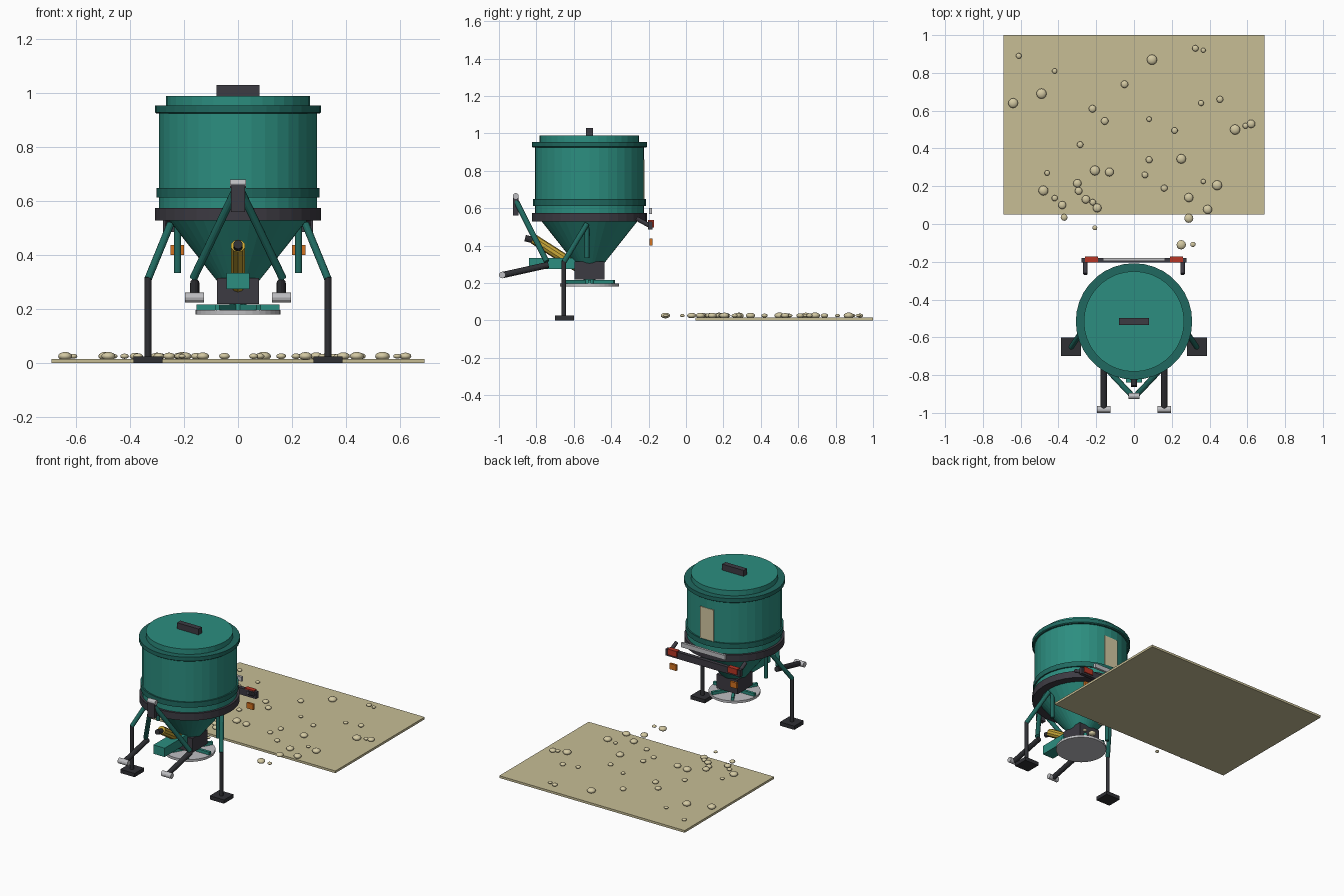
import bpy, bmesh, math
from mathutils import Vector


def material(name, rgb):
    m = bpy.data.materials.new(name)
    m.diffuse_color = (*rgb, 1)
    return m


TEAL = material("teal", (0.025, 0.27, 0.215))
DARK_TEAL = material("dark_teal", (0.014, 0.14, 0.115))
FRAME = material("frame_grey", (0.046, 0.043, 0.055))
BLACK = material("leg_black", (0.028, 0.029, 0.034))
STEEL = material("steel", (0.52, 0.52, 0.54))
RED = material("lamp_red", (0.47, 0.035, 0.018))
ORANGE = material("reflector_orange", (0.65, 0.17, 0.015))
YELLOW = material("guard_yellow", (0.60, 0.40, 0.04))
SAND = material("field_sand", (0.57, 0.51, 0.30))
GRAIN = material("grain", (0.65, 0.58, 0.36))
CY = -0.516  # hopper axis


def make(name, bm, mat, smooth=False):
    bmesh.ops.recalc_face_normals(bm, faces=bm.faces)
    me = bpy.data.meshes.new(name)
    bm.to_mesh(me)
    bm.free()
    for p in me.polygons:
        p.use_smooth = smooth
    me.materials.append(mat)
    ob = bpy.data.objects.new(name, me)
    bpy.context.collection.objects.link(ob)
    return ob


def box(name, x, y, z, mat):
    """Box from (low, high) ranges on each axis."""
    bm = bmesh.new()
    bmesh.ops.create_cube(bm, size=1)
    for v in bm.verts:
        for i, (a, b) in enumerate((x, y, z)):
            v.co[i] = (a + b) / 2 + v.co[i] * (b - a)
    return make(name, bm, mat)


def rod(name, a, b, r, mat, sides=12):
    """Round bar between two points."""
    a, b = Vector(a), Vector(b)
    bm = bmesh.new()
    bmesh.ops.create_cone(bm, cap_ends=True, segments=sides, radius1=r,
                          radius2=r, depth=(b - a).length)
    bm.transform((b - a).to_track_quat('Z', 'Y').to_matrix().to_4x4())
    bmesh.ops.translate(bm, verts=bm.verts, vec=(a + b) / 2)
    return make(name, bm, mat)


def lathe(name, profile, mat, sides=36):
    """Closed solid turned from (radius, z) points around the hopper axis."""
    bm = bmesh.new()
    rings = []
    for r, z in profile:
        rings.append([bm.verts.new((r * math.cos(2 * math.pi * i / sides),
                                    CY + r * math.sin(2 * math.pi * i / sides), z))
                      for i in range(sides)])
    for lo, hi in zip(rings, rings[1:]):
        for i in range(sides):
            j = (i + 1) % sides
            bm.faces.new((lo[i], lo[j], hi[j], hi[i]))
    bm.faces.new(rings[0])
    bm.faces.new(rings[-1])
    return make(name, bm, mat)


# Hopper, bands and lid
lathe("hopper_cone", [(0.078, 0.305), (0.28, 0.56)], TEAL)
lathe("hopper_body", [(0.292, 0.545), (0.292, 0.95)], TEAL)
lathe("support_ring", [(0.307, 0.528), (0.307, 0.575)], FRAME)
lathe("lower_band", [(0.301, 0.613), (0.301, 0.648)], DARK_TEAL)
lathe("top_rim", [(0.301, 0.924), (0.308, 0.929), (0.308, 0.955)], DARK_TEAL)
lathe("lid", [(0.266, 0.95), (0.266, 0.99)], TEAL)
box("lid_handle", (-0.08, 0.08), (CY - 0.018, CY + 0.018), (0.988, 1.03), FRAME)
box("sight_panel", (-0.05, 0.05), (-0.235, -0.222), (0.62, 0.86), GRAIN)

# Gearbox and spinning disc with vanes
box("gearbox", (-0.078, 0.078), (CY - 0.08, CY + 0.08), (0.22, 0.315), FRAME)
lathe("spinner_disc", [(0.158, 0.181), (0.158, 0.197)], STEEL)
lathe("spinner_hub", [(0.032, 0.195), (0.032, 0.225)], TEAL, 16)
for k in range(6):
    vane = box("spinner_vane", (0.02, 0.153), (-0.009, 0.009), (0.196, 0.217), TEAL)
    vane.location.y = CY
    vane.rotation_euler.z = k * math.pi / 3

# Drive housing, shaft and guard
box("drive_housing", (-0.042, 0.042), (-0.84, -0.59), (0.275, 0.335), TEAL)
rod("shaft_guard", (0, -0.815, 0.435), (0, -0.56, 0.272), 0.027, YELLOW, 10)
rod("drive_shaft", (0, -0.86, 0.44), (0, -0.80, 0.425), 0.017, BLACK)

# Mirrored frame parts
for s in (-1, 1):
    x = s * 0.333
    rod("leg", (x, -0.653, 0.02), (x, -0.653, 0.318), 0.0125, BLACK)
    box("foot", (x - 0.053, x + 0.053), (-0.70, -0.60), (0, 0.025), BLACK)
    rod("leg_brace", (x, -0.653, 0.312), (s * 0.25, -0.53, 0.515), 0.014, DARK_TEAL)
    rod("hanging_strut", (s * 0.224, -0.53, 0.335), (s * 0.224, -0.53, 0.535),
        0.013, DARK_TEAL)
    rod("hitch_strut", (s * 0.012, -0.907, 0.635), (s * 0.165, -0.745, 0.315),
        0.015, DARK_TEAL)
    rod("lower_link", (s * 0.16, -0.735, 0.297), (s * 0.16, -0.978, 0.243),
        0.017, BLACK)
    rod("link_pin", (s * 0.125, -0.982, 0.243), (s * 0.197, -0.982, 0.243),
        0.018, STEEL)
    rod("lamp_bar_arm", (s * 0.257, -0.265, 0.545), (s * 0.257, -0.195, 0.507),
        0.012, FRAME)
    xs = sorted((s * 0.19, s * 0.26))
    box("tail_lamp", xs, (-0.203, -0.172), (0.497, 0.536), RED)
    xs = sorted((s * 0.20, s * 0.25))
    box("reflector", xs, (-0.195, -0.18), (0.40, 0.438), ORANGE)

# Upper hitch mast and rear lamp bar
box("hitch_mast", (-0.025, 0.025), (-0.925, -0.895), (0.56, 0.668), FRAME)
rod("mast_pin", (-0.029, -0.91, 0.665), (0.029, -0.91, 0.665), 0.016, STEEL)
box("lamp_bar", (-0.277, 0.277), (-0.204, -0.179), (0.485, 0.53), FRAME)
box("steel_strip", (-0.165, 0.165), (-0.197, -0.181), (0.57, 0.60), STEEL)

# Field slab
box("field", (-0.69, 0.69), (0.05, 1.0), (0, 0.015), SAND)

# Scattered grains: x, y, radius
GRAINS = [
    (-0.61, 0.89, .015), (-0.42, 0.81, .014), (-0.49, 0.69, .027),
    (-0.64, 0.64, .026), (-0.22, 0.61, .02), (-0.155, 0.545, .02),
    (-0.05, 0.74, .02), (0.095, 0.87, .027), (0.325, 0.93, .017),
    (0.367, 0.92, .013), (0.355, 0.64, .015), (0.455, 0.66, .018),
    (0.08, 0.555, .014), (0.215, 0.495, .017), (0.535, 0.50, .027),
    (0.59, 0.52, .015), (0.62, 0.53, .022), (-0.285, 0.42, .017),
    (0.08, 0.34, .018), (0.25, 0.345, .025), (-0.46, 0.27, .014),
    (-0.207, 0.283, .026), (-0.13, 0.275, .023), (0.058, 0.26, .017),
    (-0.30, 0.215, .022), (-0.48, 0.177, .026), (-0.293, 0.175, .02),
    (-0.42, 0.137, .016), (-0.38, 0.10, .021), (-0.255, 0.13, .022),
    (-0.218, 0.115, .017), (-0.195, 0.085, .023), (0.16, 0.19, .018),
    (0.367, 0.225, .013), (0.44, 0.205, .026), (0.29, 0.14, .024),
    (0.39, 0.077, .024), (-0.37, 0.035, .018), (0.29, 0.03, .024),
    (-0.207, -0.02, .013), (0.25, -0.11, .025), (0.312, -0.108, .014),
]
bm = bmesh.new()
for x, y, r in GRAINS:
    new = bmesh.ops.create_uvsphere(bm, u_segments=12, v_segments=8, radius=r)["verts"]
    for v in new:
        v.co = (v.co.x + x, v.co.y + y, v.co.z * 0.6 + 0.026)
make("grains", bm, GRAIN, smooth=True)
